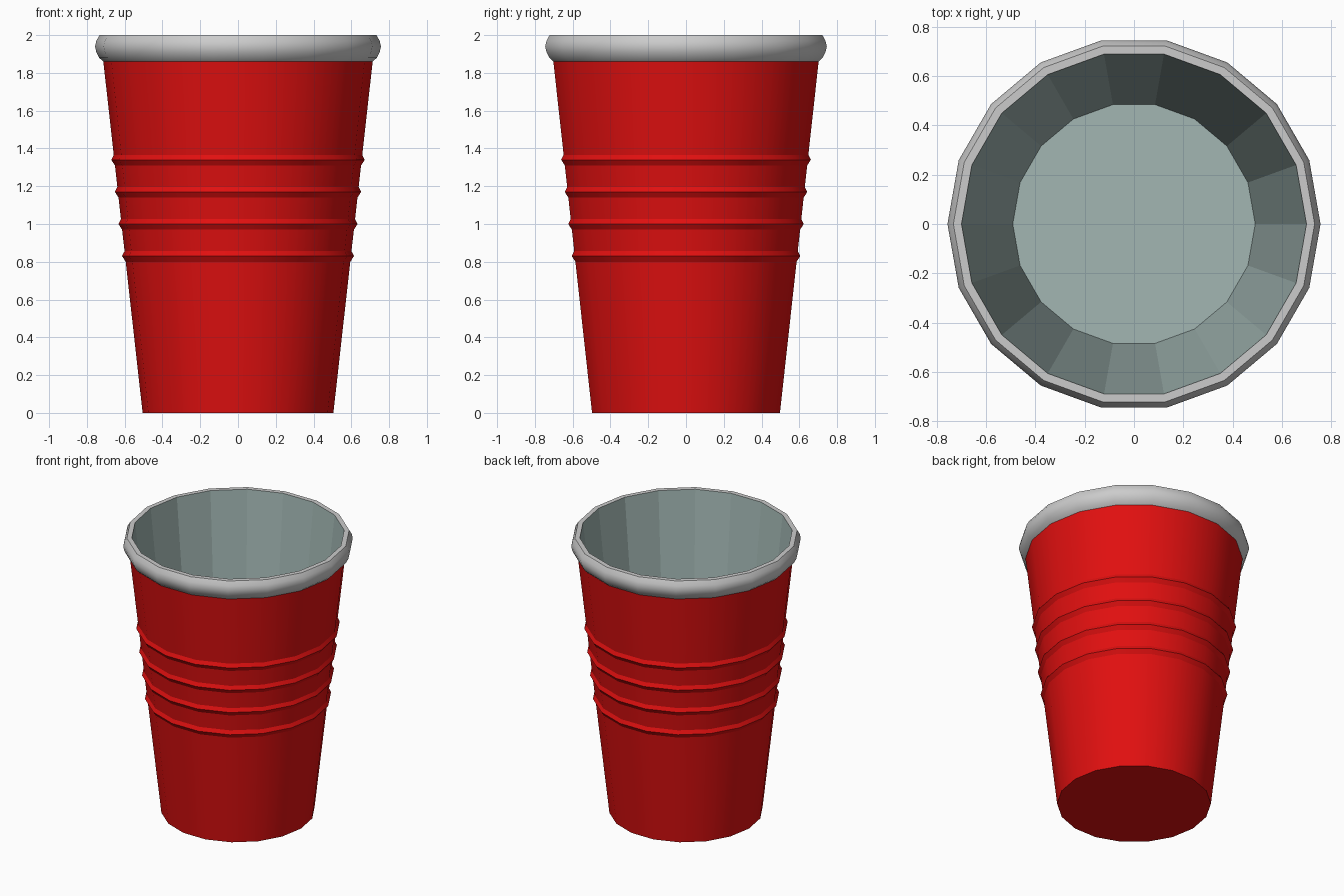
import bpy, bmesh
from math import cos, sin, radians, tau

if "Cube" in bpy.data.objects:
    bpy.data.objects.remove(bpy.data.objects["Cube"])

SIDES = 18


def lathe(name, profile, color=None, smooth=None, cap_start=False, cap_end=False):
    """Revolve (radius, z) points around z; rising profiles face outward."""
    bm = bmesh.new()
    rings = [[bm.verts.new((r * cos(tau * i / SIDES), r * sin(tau * i / SIDES), z))
              for i in range(SIDES)] for r, z in profile]
    for a, b in zip(rings, rings[1:]):
        for i in range(SIDES):
            j = (i + 1) % SIDES
            bm.faces.new((a[i], a[j], b[j], b[i]))
    if cap_start:
        bm.faces.new(rings[0][::-1])
    if cap_end:
        bm.faces.new(rings[-1])
    mesh = bpy.data.meshes.new(name)
    bm.to_mesh(mesh)
    bm.free()
    obj = bpy.data.objects.new(name, mesh)
    bpy.context.collection.objects.link(obj)
    if color:
        mat = bpy.data.materials.new(name + "_color")
        mat.diffuse_color = (*color, 1)
        mat.use_nodes = True
        mat.node_tree.nodes["Principled BSDF"].inputs["Base Color"].default_value = mat.diffuse_color
        mesh.materials.append(mat)
    if smooth:
        bpy.ops.object.select_all(action='DESELECT')
        obj.select_set(True)
        bpy.context.view_layer.objects.active = obj
        bpy.ops.object.shade_smooth_by_angle(angle=radians(smooth))
    return obj


def wall(z):
    """Outer radius of the tapered wall at height z."""
    return 0.505 + (0.713 - 0.505) * z / 1.86


# Outer wall with four raised ridges
outer = [(wall(0), 0)]
for z in (0.83, 1.0, 1.17, 1.34):
    outer += [(wall(z - 0.03), z - 0.03), (wall(z) + 0.016, z),
              (wall(z + 0.026), z + 0.026)]
outer.append((wall(1.86), 1.86))
lathe("outer_wall", outer, (0.75, 0.005, 0.005), 25, cap_start=True)

# Rolled rim with a flat top
lathe("rim", [(0.713, 1.86), (0.735, 1.88), (0.75, 1.91), (0.757, 1.94),
              (0.75, 1.97), (0.733, 2.0), (0.70, 2.0)], smooth=35)

# Faceted inner lining and floor
lathe("inner_lining", [(0.70, 2.0), (0.492, 0.02)], (0.36, 0.47, 0.45), cap_end=True)
